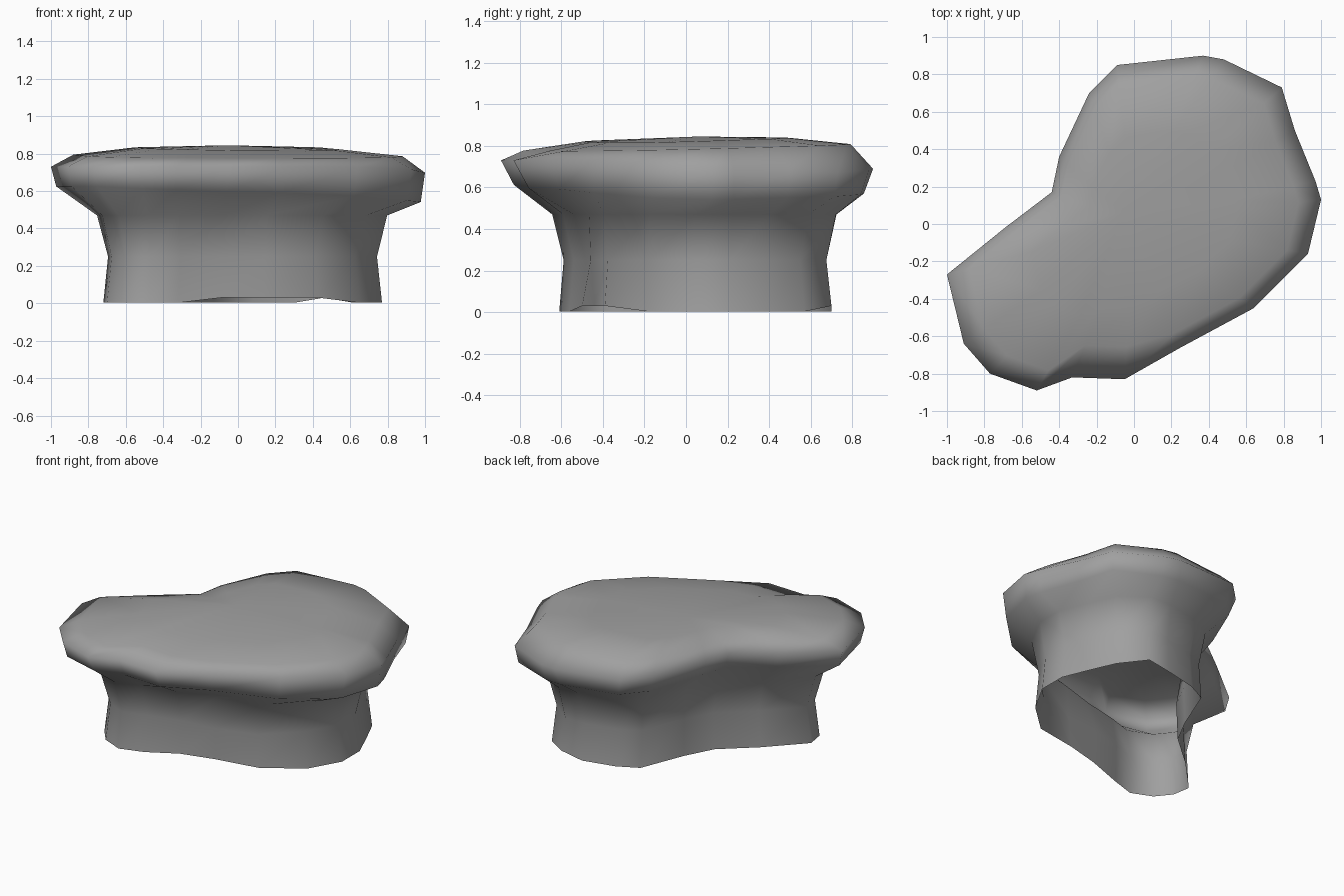
import bpy
import bmesh
from mathutils import Vector

# Remove only the default cube
default_cube = bpy.data.objects.get("Cube")
if default_cube:
    bpy.data.objects.remove(default_cube, do_unlink=True)

# Plain stone colour
stone = bpy.data.materials.new("stone_grey")
stone.use_nodes = True
stone_colour = (0.35, 0.35, 0.35, 1.0)
stone.diffuse_color = stone_colour
stone.node_tree.nodes["Principled BSDF"].inputs["Base Color"].default_value = stone_colour

# Plan outline of the overhanging cap, anticlockwise from its left tip
cap_outline = [Vector(p) for p in (
    (-1, -.27), (-.91, -.64), (-.77, -.8), (-.52, -.89), (-.33, -.82),
    (-.05, -.83), (.25, -.66), (.64, -.45), (.93, -.16), (1, .13),
    (.97, .23), (.86, .5), (.79, .73), (.48, .88), (.37, .9),
    (-.09, .85), (-.24, .7), (-.4, .36), (-.44, .17), (-.69, -.02))]

# Plan outline of the open foot, point for point under the cap
foot_outline = [Vector(p) for p in (
    (-.72, -.33), (-.7, -.45), (-.62, -.55), (-.48, -.61), (-.32, -.56),
    (-.09, -.5), (.14, -.44), (.43, -.39), (.65, -.18), (.77, .03),
    (.77, .22), (.7, .39), (.62, .57), (.46, .7), (.3, .7),
    (.08, .65), (-.06, .58), (-.18, .28), (-.28, .09), (-.5, -.1))]
count = len(cap_outline)
front_dent = (4, 5)
front_bulge = 6


def blend_ring(amount, scale=1.0):
    """Plan ring between the foot (amount 0) and the cap (amount 1)."""
    return [foot.lerp(cap, amount) * scale
            for foot, cap in zip(foot_outline, cap_outline)]


def add_ring(mesh, plan, height):
    """Ring of vertices whose height is a function of the plan position."""
    return [mesh.verts.new((p.x, p.y, height(p))) for p in plan]


def bridge(mesh, lower, upper):
    for i in range(count):
        j = (i + 1) % count
        mesh.faces.new((lower[i], lower[j], upper[j], upper[i]))


def back_droop(p):
    """How far a point lies towards the drooping back corner."""
    return max(0, (p.x + p.y) / 2)


def notch_side(p):
    """Positive on the notched long side of the cap, negative opposite it."""
    return (p.y - p.x) / 2


def rim_height(p):
    """Uneven bottom rim, raised along the front and at the back corner."""
    front = p.y < -.3 and -.2 < p.x
    back = p.y > .65 and p.x > .4
    return .03 if front or back else .003


def build_rock():
    mesh = bmesh.new()
    rings = [add_ring(mesh, foot_outline, rim_height)]

    # Pinched waist with one bulge on the front, then the neck
    waist = blend_ring(0, .965)
    waist[front_bulge] *= 1.08
    rings.append(add_ring(mesh, waist, lambda p: .25))
    rings.append(add_ring(mesh, blend_ring(.12), lambda p: .47))

    # Flared underside, blunter at both ends and lower on the long front side
    flare = [wide if abs(wide.x) > .55 else narrow
             for narrow, wide in zip(blend_ring(.78), blend_ring(.9))]
    rings.append(add_ring(mesh, flare, lambda p: .625 - .09 * back_droop(p)
                          + .08 * min(0, notch_side(p))))

    # Widest edge of the cap, sinking towards the back corner
    rings.append(add_ring(mesh, cap_outline,
                          lambda p: .73 - .1 * back_droop(p) ** 2))

    # Shoulder of the cap, pulled in at the front dent
    shoulder = blend_ring(1, .88)
    for i in front_dent:
        shoulder[i] *= .9
    rings.append(add_ring(mesh, shoulder, lambda p: .792
                          + .05 * notch_side(p) + .015 * p.x))
    rings.append(add_ring(mesh, blend_ring(1, .55), lambda p: .826
                          + .04 * notch_side(p) + .02 * back_droop(p)))

    for lower, upper in zip(rings, rings[1:]):
        bridge(mesh, lower, upper)

    # Gently domed top; the underside stays open and hollow
    crown = mesh.verts.new((-.06, .06, .845))
    for i in range(count):
        mesh.faces.new((rings[-1][i], rings[-1][(i + 1) % count], crown))
    for face in mesh.faces:
        face.smooth = True

    data = bpy.data.meshes.new("rock_shell")
    mesh.to_mesh(data)
    mesh.free()
    data.materials.append(stone)
    rock = bpy.data.objects.new("rock_shell", data)
    bpy.context.collection.objects.link(rock)


build_rock()
